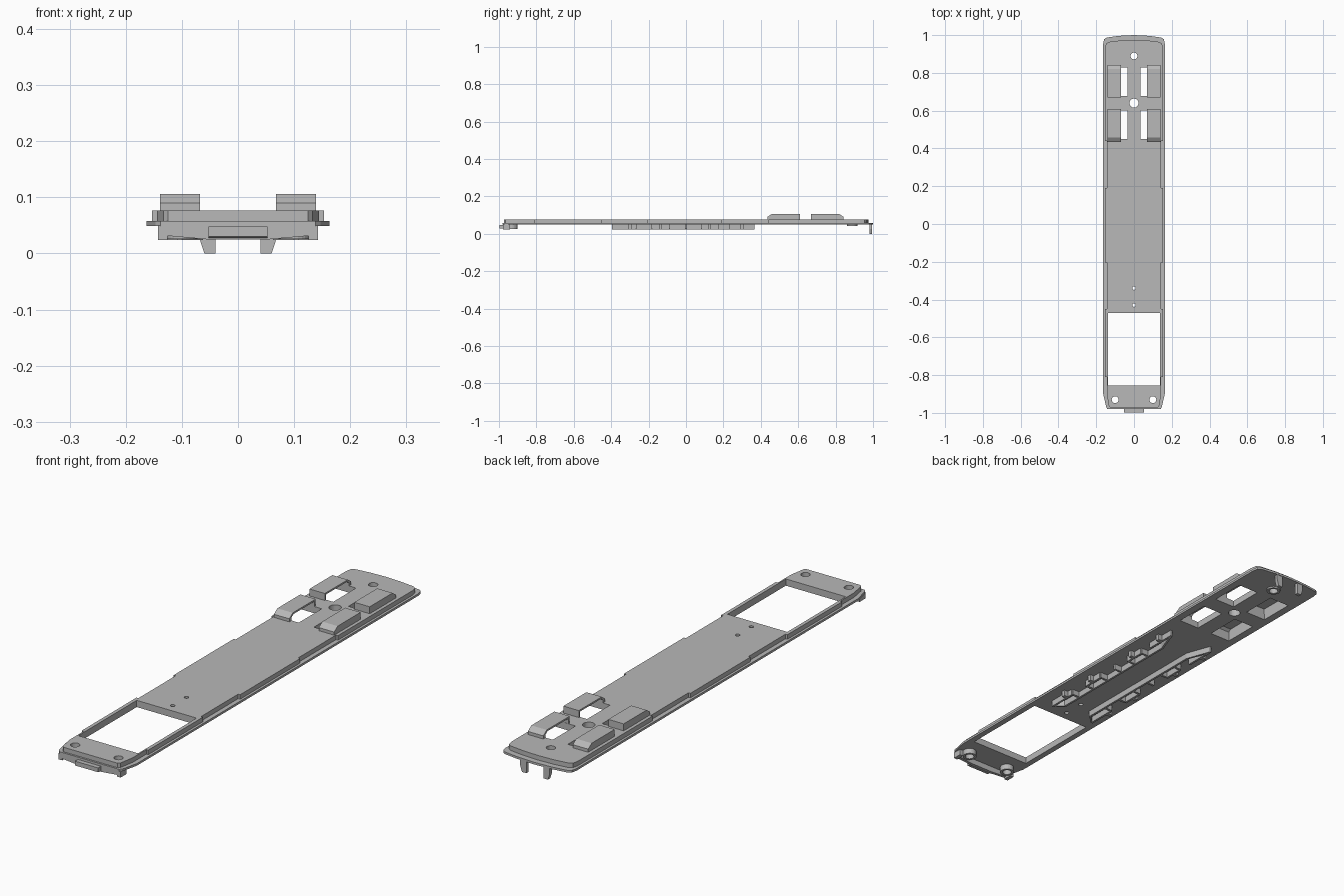
import bpy
import bmesh
import math
from mathutils import Matrix

cube = bpy.data.objects.get("Cube")
if cube:
    bpy.data.objects.remove(cube, do_unlink=True)

grey = bpy.data.materials.new("plain_grey")
grey.use_nodes = True
grey.diffuse_color = (0.48, 0.48, 0.48, 1)
grey.node_tree.nodes["Principled BSDF"].inputs["Base Color"].default_value = (0.48, 0.48, 0.48, 1)


def finish(bm, name):
    bmesh.ops.recalc_face_normals(bm, faces=bm.faces)
    mesh = bpy.data.meshes.new(name)
    bm.to_mesh(mesh)
    bm.free()
    mesh.materials.append(grey)
    obj = bpy.data.objects.new(name, mesh)
    bpy.context.collection.objects.link(obj)
    return obj


def add_prism(bm, points, low, high, axis="z"):
    """Extrude an outline along z (x, y points), x (y, z points) or y (x, z points)."""
    place = {"z": lambda a, b: (a, b, low),
             "x": lambda a, b: (low, a, b),
             "y": lambda a, b: (a, low, b)}[axis]
    step = {"z": (0, 0, high - low), "x": (high - low, 0, 0), "y": (0, high - low, 0)}[axis]
    face = bm.faces.new([bm.verts.new(place(a, b)) for a, b in points])
    new = bmesh.ops.extrude_face_region(bm, geom=[face])["geom"]
    bmesh.ops.translate(bm, vec=step, verts=[v for v in new if isinstance(v, bmesh.types.BMVert)])


def add_box(bm, x0, x1, y0, y1, z0, z1):
    add_prism(bm, [(x0, y0), (x1, y0), (x1, y1), (x0, y1)], z0, z1)


def add_cylinder(bm, x, y, radius, z0, z1):
    bmesh.ops.create_cone(bm, cap_ends=True, segments=24, radius1=radius, radius2=radius,
                          depth=z1 - z0, matrix=Matrix.Translation((x, y, (z0 + z1) / 2)))


def mirrored(half):
    """Complete a right-hand outline, listed front to back, across x = 0."""
    return half + [(-x, y) for x, y in reversed(half) if x > 0]


def cut(obj, cutter):
    mod = obj.modifiers.new("openings", "BOOLEAN")
    mod.object = cutter
    mod.solver = "EXACT"
    bpy.context.view_layer.objects.active = obj
    bpy.ops.object.modifier_apply(modifier=mod.name)


# Lower flange, slightly wider than the deck
bm = bmesh.new()
add_prism(bm, mirrored([(0.138, -0.98), (0.147, -0.97), (0.163, -0.9), (0.163, 0.955),
                        (0.158, 0.978), (0.145, 0.987), (0.08, 0.996), (0, 1.0)]), 0.049, 0.058)
flange = finish(bm, "lower_flange")

# Deck with alternating side steps
narrow, wide = 0.144, 0.153
edge = [(0.125, -0.972), (0.133, -0.964), (narrow, -0.9)]
for y, before, after in [(-0.81, narrow, wide), (-0.45, wide, narrow), (-0.205, narrow, wide),
                         (0.19, wide, narrow), (0.44, narrow, wide)]:
    edge += [(before, y), (after, y)]
edge += [(wide, 0.93), (0.148, 0.955), (0.135, 0.964), (0.07, 0.972), (0, 0.975)]
bm = bmesh.new()
add_prism(bm, mirrored(edge), 0.0575, 0.077)
deck = finish(bm, "deck")

# Hollow bosses under the front corners and the rear hole
bm = bmesh.new()
holes = [(0, 0.89, 0.018), (0.1, -0.93, 0.018), (-0.1, -0.93, 0.018)]
for x, y, r in holes:
    add_cylinder(bm, x, y, 0.028, 0.026 if y < 0 else 0.042, 0.05)
bosses = finish(bm, "screw_bosses")

# Openings: big front window, four rear slots and round holes
bm = bmesh.new()
add_box(bm, -0.138, 0.138, -0.855, -0.47, 0.0, 0.2)
for y0, y1 in [(0.45, 0.602), (0.677, 0.828)]:
    for s in (-1, 1):
        add_box(bm, *sorted((s * 0.035, s * 0.13)), y0, y1, 0.0, 0.2)
for x, y, r in holes + [(0, 0.64, 0.024), (0, -0.34, 0.009), (0, -0.43, 0.009)]:
    add_cylinder(bm, x, y, r, 0.0, 0.2)
cutter = finish(bm, "opening_cutter")
cutter.hide_render = True
for part in (flange, deck, bosses):
    cut(part, cutter)
bpy.data.objects.remove(cutter, do_unlink=True)

# Raised covers: arched shells with a closed outer wall, open to the middle
top, base, shoulder = 0.106, 0.076, 0.09
outer = [(0.435, base), (0.435, shoulder), (0.458, top), (0.609, top), (0.609, base)]
inner = [(0.602, base), (0.602, 0.099), (0.462, 0.099), (0.45, shoulder), (0.45, base)]
for place, flip in (("front", False), ("rear", True)):
    for side, s in (("left", 1), ("right", -1)):
        bm = bmesh.new()
        turn = lambda pts: [(1.278 - y, z) if flip else (y, z) for y, z in pts]
        add_prism(bm, turn(outer + inner), s * 0.068, s * 0.131, "x")
        add_prism(bm, turn(outer), s * 0.13, s * 0.139, "x")
        finish(bm, f"{place}_{side}_cover")

# Front skirt and centre tab
bm = bmesh.new()
add_prism(bm, [(-0.143, 0.05), (-0.143, 0.033), (-0.053, 0.025), (0.053, 0.025),
               (0.143, 0.033), (0.143, 0.05)], -0.979, -0.966, "y")
for s in (-1, 1):
    add_prism(bm, [(s * 0.143, -0.978), (s * 0.143, -0.94), (s * 0.126, -0.94),
                   (s * 0.126, -0.978)], 0.024, 0.05)
finish(bm, "front_skirt")
bm = bmesh.new()
add_prism(bm, [(-0.998, 0.03), (-0.998, 0.048), (-0.97, 0.048), (-0.97, 0.026)], -0.053, 0.053, "x")
finish(bm, "front_tab")

# Rear hanging clips
for side, s in (("left", 1), ("right", -1)):
    bm = bmesh.new()
    add_prism(bm, [(s * 0.04, 0.05), (s * 0.04, 0), (s * 0.06, 0), (s * 0.068, 0.025),
                   (s * 0.068, 0.05)], 0.98, 0.995, "y")
    finish(bm, f"rear_{side}_clip")

# Underside rails with angled ends and outward ribs
for side, s in (("left", 1), ("right", -1)):
    bm = bmesh.new()
    line = [(0.1, -0.395), (0.062, -0.36), (0.062, 0.26), (0.1, 0.365)]
    back = [(x + 0.009, y) for x, y in reversed(line)]
    add_prism(bm, [(s * x, y) for x, y in line + back], 0.024, 0.05)
    for y in (-0.27, -0.18, -0.09, 0.0, 0.085, 0.17):
        add_box(bm, *sorted((s * 0.068, s * 0.105)), y - 0.005, y + 0.005, 0.026, 0.05)
    for y0, y1 in ((-0.395, -0.27), (-0.18, -0.09), (0.085, 0.17), (0.23, 0.365)):
        add_box(bm, *sorted((s * 0.1, s * 0.109)), y0, y1, 0.024, 0.05)
    for y in (-0.3, -0.135, 0.125, 0.3):
        add_box(bm, *sorted((s * 0.109, s * 0.127)), y - 0.008, y + 0.008, 0.024, 0.05)
    finish(bm, f"underside_{side}_rail")
